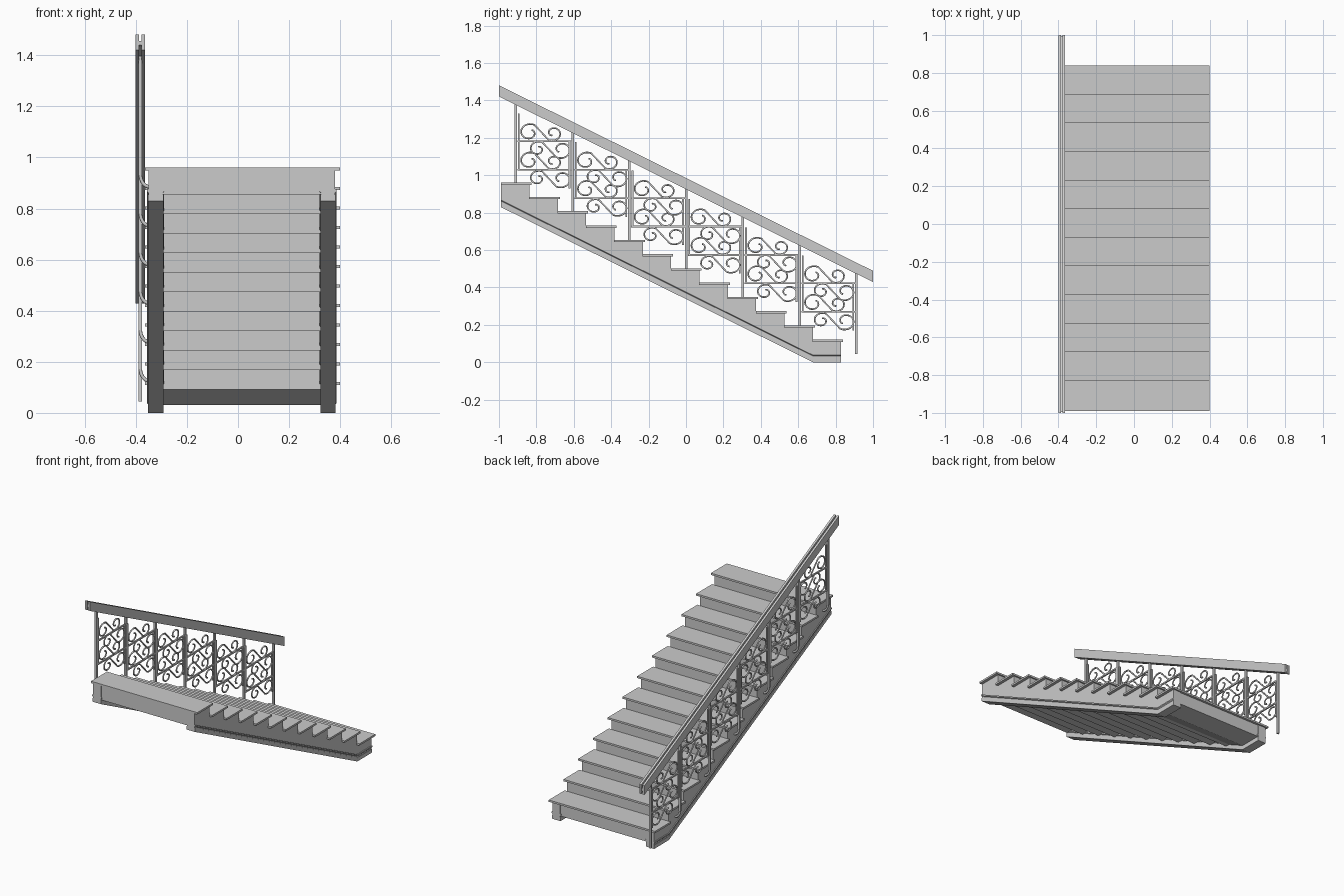
import bpy, math

if "Cube" in bpy.data.objects:
    bpy.data.objects.remove(bpy.data.objects["Cube"])

STEPS, RUN, RISE = 12, 0.1515, 0.0763
TREAD_T = 0.012
XR = -0.3825            # centre plane of the railing


def mesh(name, verts, faces):
    me = bpy.data.meshes.new(name)
    me.from_pydata(verts, [], faces)
    ob = bpy.data.objects.new(name, me)
    bpy.context.collection.objects.link(ob)
    return ob


def prism(name, profile, x0, x1):
    """Extrude a counter-clockwise (y, z) outline along x."""
    n = len(profile)
    verts = [(x, y, z) for x in (x0, x1) for y, z in profile]
    faces = [tuple(range(n))[::-1], tuple(range(n, 2 * n))]
    faces += [(i, (i + 1) % n, n + (i + 1) % n, n + i) for i in range(n)]
    return mesh(name, verts, faces)


def box(name, x0, x1, y0, y1, z0, z1):
    return prism(name, [(y0, z0), (y1, z0), (y1, z1), (y0, z1)], x0, x1)


def tube(name, pts, r, res=2):
    cu = bpy.data.curves.new(name, 'CURVE')
    cu.dimensions = '3D'
    cu.bevel_depth, cu.bevel_resolution, cu.use_fill_caps = r, res, True
    sp = cu.splines.new('POLY')
    sp.points.add(len(pts) - 1)
    for p, co in zip(sp.points, pts):
        p.co = (*co, 1)
    ob = bpy.data.objects.new(name, cu)
    bpy.context.collection.objects.link(ob)
    return ob


def front(i):
    return 0.84 - RUN * i


def top(i):
    return 0.121 + RISE * i


# treads on solid step blocks
for i in range(STEPS):
    back = front(i + 1) - 0.012 if i < STEPS - 1 else -0.99
    box(f"tread_{i}", -0.365, 0.40, back, front(i), top(i) - TREAD_T, top(i))
    if i:
        box(f"step_block_{i}", -0.31, 0.34, max(back, -0.985), front(i) - 0.01,
            top(i) - 0.105, top(i) - TREAD_T)

# bottom step block with a sloping underside
prism("step_block_0", [(0.825, 0.03), (0.825, 0.109), (0.565, 0.109),
                       (0.55, 0.094), (0.68, 0.03)], -0.31, 0.34)

# saw-tooth stringers
saw = [(-0.99, 0.83), (0.68, 0.0), (0.83, 0.0)]
for i in range(STEPS):
    y = front(i) - 0.01
    saw += [(y, top(i) - TREAD_T)]
    saw += [(front(i + 1) - 0.01 if i < STEPS - 1 else -0.99, top(i) - TREAD_T)]


def moulding(name, xc, section):
    """Sweep an (x, z) section along the lower edge of a stringer."""
    path = [(-0.99, 0.83), (0.68, 0.0), (0.83, 0.0)]
    n = len(section)
    verts = [(xc + x, y, b + z) for y, b in path for x, z in section]
    faces = [tuple(range(n)), tuple(range(2 * n, 3 * n))[::-1]]
    for s in range(2):
        faces += [(s * n + i, s * n + n + i, s * n + n + (i + 1) % n,
                   s * n + (i + 1) % n) for i in range(n)]
    return mesh(name, verts, faces)


half = [(0.030, 0.0), (0.030, 0.024), (0.025, 0.024), (0.025, 0.030),
        (0.0335, 0.038), (0.0335, 0.046), (0.024, 0.046)]
section = half[::-1] + [(-x, z) for x, z in half]
for side, xc in (("left", -0.3225), ("right", 0.3525)):
    prism(f"stringer_{side}", saw, xc - 0.028, xc + 0.028)
    moulding(f"stringer_moulding_{side}", xc, section)


# handrail: two parallel boards joined by a recessed core
def rail_under(y):
    return 0.925 - 0.496 * y


for side, x0, x1 in (("outer", -0.401, -0.387), ("inner", -0.378, -0.364)):
    prism(f"handrail_{side}", [(-1, rail_under(-1)), (1, rail_under(1)),
                               (1, rail_under(1) + 0.06),
                               (-1, rail_under(-1) + 0.06)], x0, x1)
prism("handrail_core", [(-0.995, rail_under(-1) + 0.02), (0.995, rail_under(1) + 0.02),
                        (0.995, rail_under(1) + 0.035), (-0.995, rail_under(-1) + 0.035)],
      -0.388, -0.377)

# posts, with curved feet fixed into the stringer
PITCH = 0.3035
posts = [-0.91 + PITCH * k for k in range(7)]
for k, y in enumerate(posts):
    zb = 0.885 - 0.152 * k
    foot = 0.045 if k == 6 else zb + 0.045
    box(f"post_{k}", XR - 0.007, XR + 0.007, y - 0.007, y + 0.007,
        foot, rail_under(y) + 0.02)
    if k < 6:
        arc = [(XR + 0.036 * (1 - math.cos(a)), y, zb + 0.05 - 0.05 * math.sin(a))
               for a in [j * math.pi / 16 for j in range(9)]]
        tube(f"post_foot_{k}", arc, 0.007)


def scroll(name, yc, zc, flip):
    """S-shaped scroll: large curl at one end, small curl at the other."""
    pts = []
    n = 22
    for j in range(n + 1):                       # large curl, inside to outside
        t = j / n
        a = math.radians(60 + 350 * (1 - t))
        r = 0.017 + 0.034 * t ** 0.7
        pts.append((-0.062 + 1.05 * r * math.cos(a), 0.92 * r * math.sin(a)))
    for j in range(n + 1):                       # small curl, outside to inside
        t = j / n
        a = math.radians(-120 + 380 * t)
        r = 0.012 + 0.033 * (1 - t) ** 0.8
        pts.append((0.064 + 1.05 * r * math.cos(a), -0.004 + 0.92 * r * math.sin(a)))
    s = -1 if flip else 1
    tube(name, [(XR, yc + s * p, zc + s * q) for p, q in pts], 0.005, 1)


# railing panels: thin frame bars and four scrolls each
B = 0.0045
for k in range(6):
    y0, y1, dz = posts[k], posts[k + 1], -0.152 * k
    lo, hi = 1.03 + dz, 1.182 + dz
    for nm, z in (("lower", lo), ("upper", hi)):
        box(f"{nm}_bar_{k}", XR - B, XR + B, y0 + 0.01, y1, z - B, z + B)
    box(f"panel_left_bar_{k}", XR - B, XR + B, y0 + 0.012, y0 + 0.021, lo, 1.33 + dz)
    box(f"panel_right_bar_{k}", XR - B, XR + B, y1 - 0.021, y1 - 0.012, lo - 0.1, hi)
    for j, (dy, z, flip) in enumerate(((0.135, 1.229, False), (0.182, 1.137, True),
                                       (0.135, 1.077, False), (0.182, 0.98, True))):
        scroll(f"scroll_{k}_{j}", y0 + dy, z + dz, flip)
